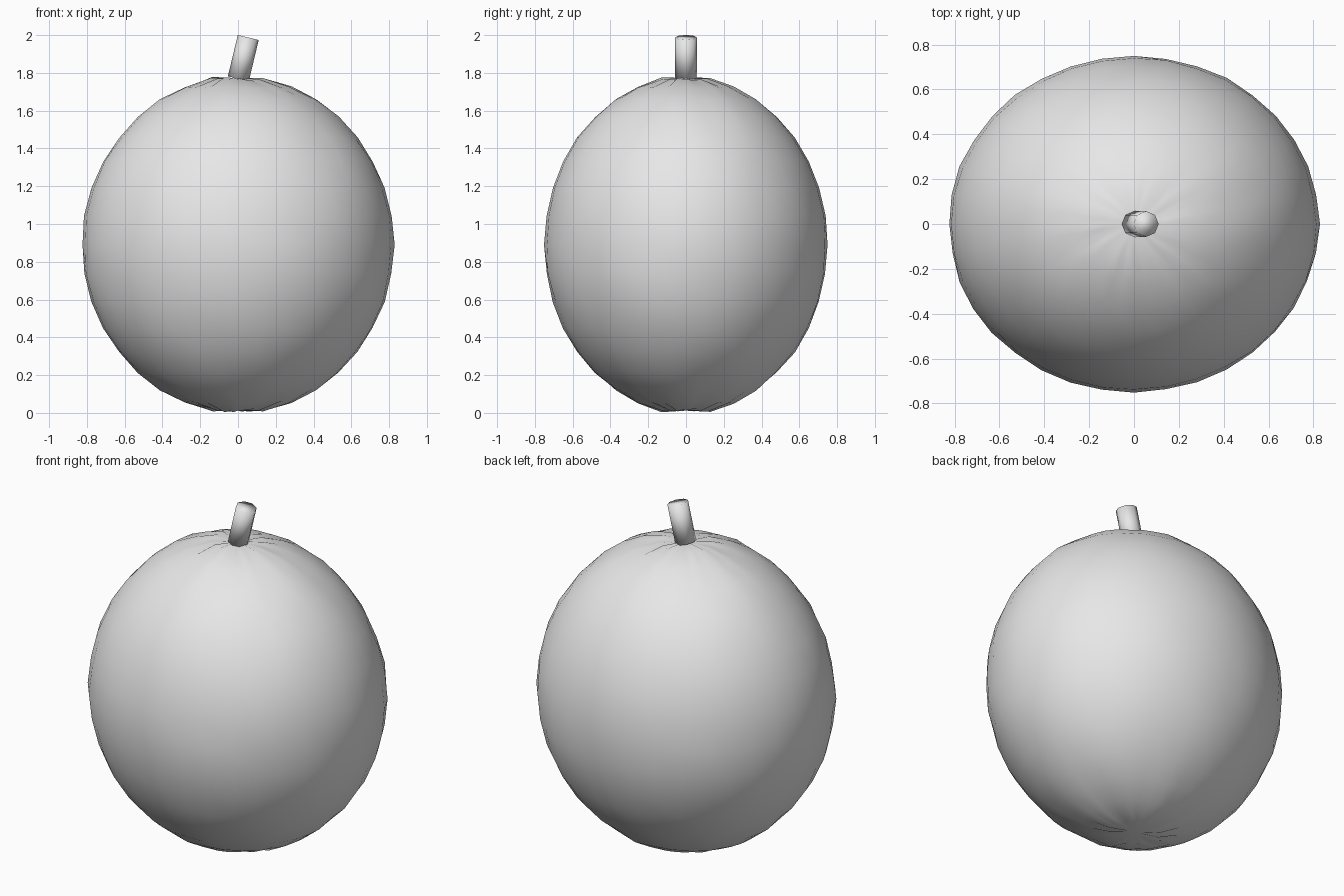
import bpy, bmesh, math
from mathutils import Vector, noise

if "Cube" in bpy.data.objects:
    bpy.data.objects.remove(bpy.data.objects["Cube"], do_unlink=True)

grey = bpy.data.materials.new("plain_grey")
grey.use_nodes = True
grey.diffuse_color = (0.8, 0.8, 0.8, 1)
grey.node_tree.nodes["Principled BSDF"].inputs["Base Color"].default_value = (0.8, 0.8, 0.8, 1)


def add_object(name, bm):
    """Turn a bmesh into a smooth-shaded object."""
    for face in bm.faces:
        face.smooth = True
    mesh = bpy.data.meshes.new(name)
    bm.to_mesh(mesh)
    bm.free()
    mesh.materials.append(grey)
    obj = bpy.data.objects.new(name, mesh)
    bpy.context.collection.objects.link(obj)
    return obj


# Fruit body: a slightly flattened ellipsoid with a gently uneven skin
RADII = Vector((0.825, 0.75, 0.882))
CENTRE = Vector((0, 0, 0.89))
bm = bmesh.new()
bmesh.ops.create_uvsphere(bm, u_segments=36, v_segments=18, radius=1)
for v in bm.verts:
    unit = v.co.normalized()
    lump = 0.009 * noise.noise(unit * 5.0 + Vector((3.1, 1.7, 0.4)))
    # puckered creases gathering at both ends
    angle = math.atan2(unit.y, unit.x)
    ring = math.hypot(unit.x, unit.y)
    pucker = 0.0
    if 0.05 < ring < 0.7:
        fade = 1 - ring / 0.7
        pucker = 0.013 * fade * (math.sin(7 * angle + 0.6) + 0.6 * math.sin(11 * angle + 2))
    v.co = unit * RADII * (1 + lump) + CENTRE + Vector((0, 0, math.copysign(pucker, unit.z)))
    v.co.z = max(v.co.z, 0.0)
add_object("fruit_body", bm)

# Stem: a short eight-sided stalk leaning to the side
bm = bmesh.new()
bmesh.ops.create_cone(bm, cap_ends=True, segments=8, radius1=0.057, radius2=0.057, depth=0.225)
stem = add_object("stem", bm)
stem.rotation_euler = (0, math.radians(13.5), 0)
stem.location = (0.028, 0, 1.878)
